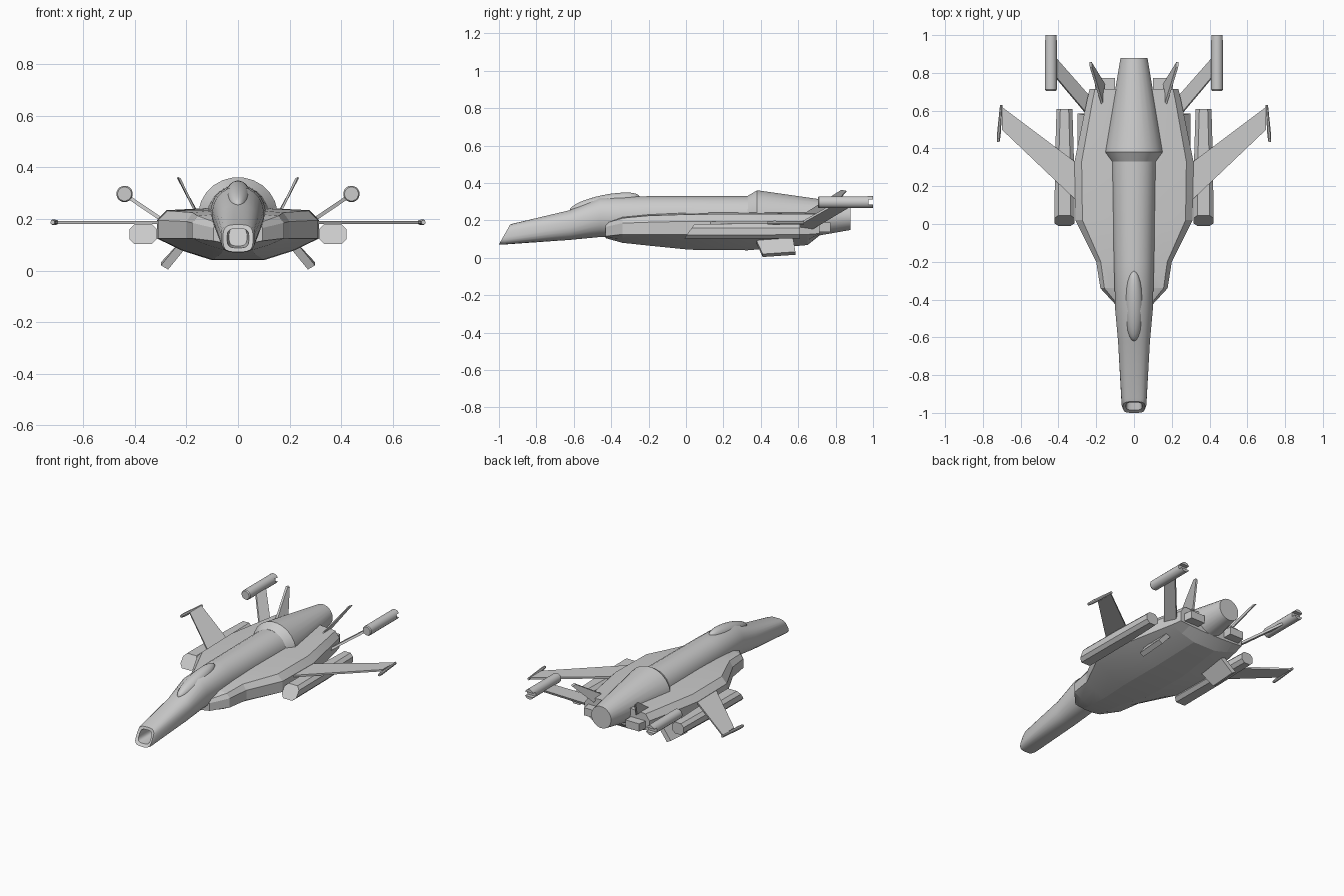
import bpy, bmesh, math
from mathutils import Vector, Matrix

cube = bpy.data.objects.get("Cube")
if cube:
    bpy.data.objects.remove(cube, do_unlink=True)

grey = bpy.data.materials.new("light_grey")
grey.use_nodes = True
grey.diffuse_color = (0.6, 0.6, 0.6, 1)
grey.node_tree.nodes["Principled BSDF"].inputs["Base Color"].default_value = (0.6, 0.6, 0.6, 1)


def finish(name, bm, mirror=False, smooth=None):
    bmesh.ops.recalc_face_normals(bm, faces=bm.faces)
    mesh = bpy.data.meshes.new(name)
    bm.to_mesh(mesh)
    bm.free()
    mesh.materials.append(grey)
    obj = bpy.data.objects.new(name, mesh)
    bpy.context.collection.objects.link(obj)
    if mirror:
        obj.modifiers.new("Mirror", "MIRROR")
        obj.modifiers["Mirror"].use_mirror_merge = False
    if smooth:
        bpy.ops.object.select_all(action="DESELECT")
        obj.select_set(True)
        bpy.context.view_layer.objects.active = obj
        bpy.ops.object.shade_smooth_by_angle(angle=math.radians(smooth))
    return obj


def loft(name, sections, mirror=False, smooth=None):
    """Skin a row of closed sections and cap both ends."""
    bm = bmesh.new()
    rings = [[bm.verts.new(p) for p in s] for s in sections]
    n = len(rings[0])
    for a, b in zip(rings, rings[1:]):
        for i in range(n):
            j = (i + 1) % n
            bm.faces.new((a[i], a[j], b[j], b[i]))
    bm.faces.new(rings[0])
    bm.faces.new(rings[-1])
    return finish(name, bm, mirror, smooth)


def plate(name, corners, offset, mirror=True):
    """Thin slab: an outline pushed both ways along an offset."""
    o = Vector(offset)
    return loft(name, [[Vector(p) + o for p in corners], [Vector(p) - o for p in corners]], mirror)


def oval(y, w, zb, zt, power=2.0, slant=0.0, n=24, x=0.0):
    """Superellipse across the model; slant leans the top backwards."""
    pts = []
    for i in range(n):
        a = 2 * math.pi * (i + 0.5) / n
        c, s = math.cos(a), math.sin(a)
        px = math.copysign(abs(c) ** (2 / power), c) * w
        k = math.copysign(abs(s) ** (2 / power), s)
        pts.append((x + px, y + slant * (k + 1) / 2, (zb + zt) / 2 + k * (zt - zb) / 2))
    return pts


# Fuselage, with the hollow nose intake as its first rings
loft("fuselage", [
    oval(-0.86, 0.035, 0.095, 0.165, 3, 0.05),
    oval(-0.985, 0.042, 0.088, 0.162, 3.5, 0.04),
    oval(-1.0, 0.058, 0.072, 0.178, 3.5, 0.06),
    oval(-0.98, 0.066, 0.07, 0.184, 3.2, 0.06),
    oval(-0.62, 0.085, 0.095, 0.255, 2.4),
    oval(-0.46, 0.1, 0.11, 0.325, 2.1),
    oval(-0.2, 0.107, 0.11, 0.33, 2.1),
    oval(0.34, 0.118, 0.1, 0.33, 2.1)], smooth=35)

# Canopy bulge
bm = bmesh.new()
bmesh.ops.create_uvsphere(bm, u_segments=24, v_segments=14, radius=1)
bm.transform(Matrix.Translation((0, -0.435, 0.29)) @ Matrix.Rotation(0.2, 4, "X")
             @ Matrix.Diagonal((0.048, 0.19, 0.046, 1)))
finish("canopy", bm, smooth=60)

# Engine collar and tapering exhaust
loft("engine", [
    oval(0.33, 0.12, 0.09, 0.332),
    oval(0.38, 0.155, 0.06, 0.362),
    oval(0.88, 0.072, 0.148, 0.29)], smooth=30)


# Main hull: faceted lifting body
def hull_section(y, w, bottom, edge, shoulder, top):
    half = [(0.32 * w, bottom), (0.7 * w, bottom + (edge - bottom) * 0.45),
            (w, edge), (w, shoulder), (0.88 * w, top), (0.4 * w, top + 0.008)]
    return [(x, y, z) for x, z in half] + [(-x, y, z) for x, z in reversed(half)]


loft("hull", [
    hull_section(-0.43, 0.095, 0.105, 0.115, 0.165, 0.185),
    hull_section(-0.34, 0.178, 0.08, 0.125, 0.185, 0.212),
    hull_section(-0.2, 0.2, 0.065, 0.125, 0.19, 0.225),
    hull_section(0.02, 0.31, 0.043, 0.125, 0.195, 0.232),
    hull_section(0.33, 0.315, 0.04, 0.125, 0.195, 0.234),
    hull_section(0.65, 0.25, 0.068, 0.125, 0.195, 0.234),
    hull_section(0.715, 0.235, 0.12, 0.13, 0.195, 0.234)], smooth=12)

# Blocks on the hull's rear edge
plate("rear_block", [(0.1, 0.7, 0.163), (0.21, 0.7, 0.163), (0.2, 0.772, 0.163), (0.1, 0.772, 0.163)],
      (0, 0, 0.025))

# Wings with slim tip rails
plate("wing", [(0.28, 0.1, 0.187), (0.7, 0.5, 0.187), (0.7, 0.62, 0.187), (0.28, 0.305, 0.187)],
      (0, 0, 0.006))
loft("wing_tip_rail", [
    oval(0.435, 0.008, 0.178, 0.196, n=8, x=0.719),
    oval(0.47, 0.011, 0.175, 0.199, n=8, x=0.716),
    oval(0.63, 0.007, 0.178, 0.196, n=8, x=0.703)], mirror=True, smooth=30)


# Underwing pods with raked fronts
def pod_section(y, w, zb, zt, rake):
    c, h = 0.02, zt - zb
    outline = [(-w + c, 0), (w - c, 0), (w, c), (w, h - c), (w - c, h), (-w + c, h), (-w, h - c), (-w, c)]
    return [(0.368 + x, y + rake * z / h, zb + z) for x, z in outline]


loft("underwing_pod", [
    pod_section(-0.01, 0.053, 0.102, 0.18, 0.055),
    pod_section(0.34, 0.05, 0.102, 0.18, 0),
    pod_section(0.61, 0.042, 0.104, 0.178, 0)], mirror=True)

# Rear cannons on swept struts
plate("cannon_strut", [(0.24, 0.57, 0.16), (0.425, 0.79, 0.285), (0.425, 0.89, 0.285), (0.24, 0.68, 0.16)],
      (-0.004, 0, 0.006))
loft("cannon", [oval(y, r, 0.297 - r, 0.297 + r, x=0.44, n=16)
                for y, r in ((0.705, 0.027), (0.712, 0.032), (0.975, 0.032))], mirror=True, smooth=35)
for label, start in (("upper", 25), ("lower", 205)):
    arc = [math.radians(start + 130 * i / 6) for i in range(7)]
    ring = [(0.44 + 0.032 * math.cos(a), 0.297 + 0.032 * math.sin(a)) for a in arc]
    loft(label + "_cannon_prong", [[(x, y, z) for x, z in ring] for y in (0.97, 1.0)],
         mirror=True, smooth=35)

# Upper tail fins and lower ventral fins
plate("tail_fin", [(0.168, 0.635, 0.235), (0.228, 0.83, 0.36), (0.23, 0.857, 0.355), (0.158, 0.74, 0.225)],
      (0.006, 0, 0.003))
plate("ventral_fin", [(0.205, 0.365, 0.11), (0.285, 0.41, 0.012), (0.285, 0.585, 0.024), (0.205, 0.57, 0.11)],
      (0.014, 0, 0.008))
